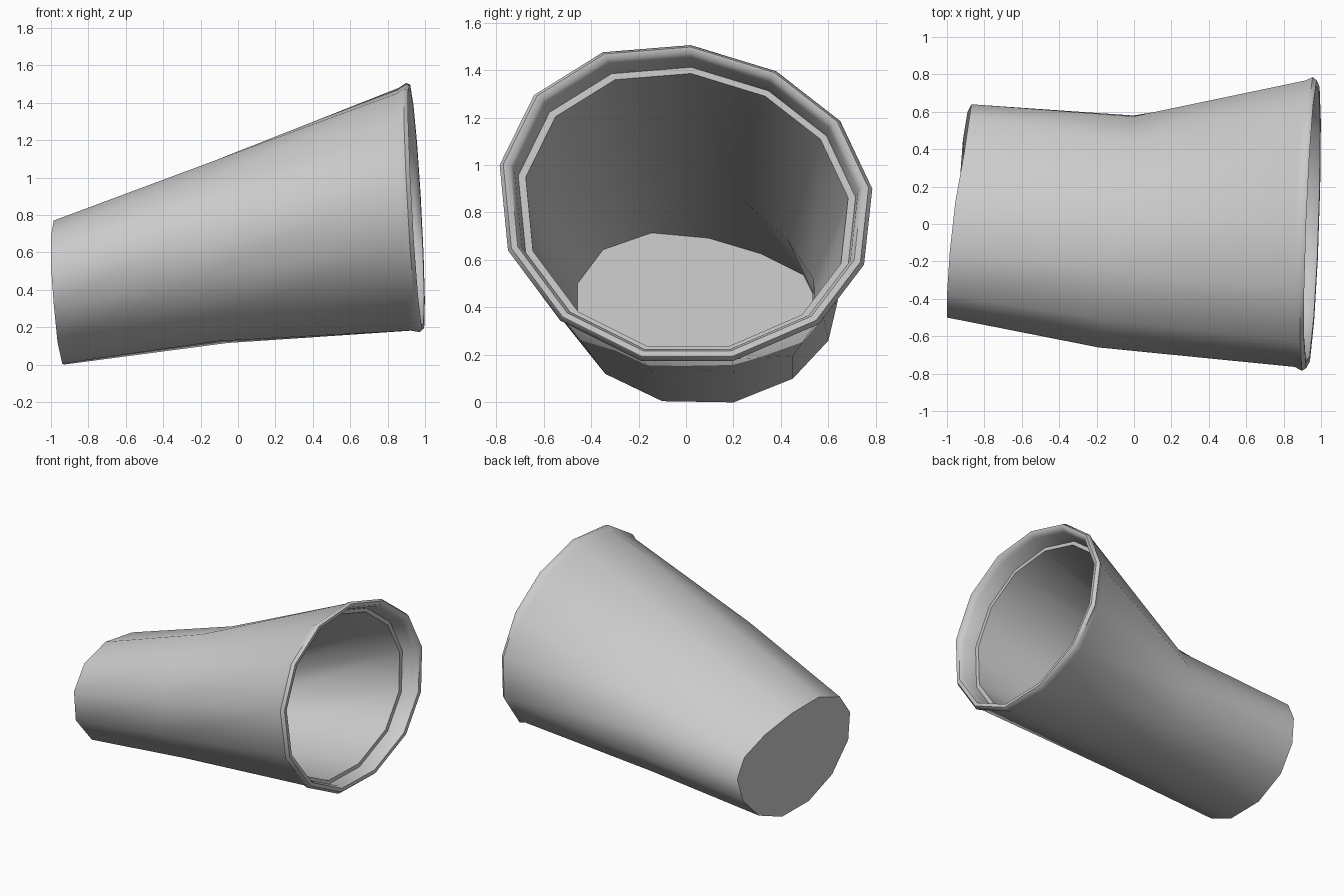
import bpy, bmesh, math
from mathutils import Vector

if "Cube" in bpy.data.objects:
    bpy.data.objects.remove(bpy.data.objects["Cube"])

# Key cross-sections of the crumpled cup, as (y, z) going round from the top
RIM = [(.02, 1.505), (.38, 1.395), (.65, 1.185), (.785, .9), (.75, .58), (.56, .33), (.2, .175),
       (-.19, .175), (-.53, .345), (-.75, .64), (-.785, 1.0), (-.64, 1.295), (-.35, 1.475)]
MID = [(.05, 1.05), (.26, .895), (.46, .715), (.575, .54), (.58, .36), (.45, .195), (.2, .115),
       (-.14, .125), (-.425, .235), (-.615, .47), (-.66, .745), (-.51, .97), (-.24, 1.09)]
BASE = [(.12, .745), (.37, .67), (.57, .57), (.64, .43), (.6, .26), (.45, .1), (.2, 0),
        (-.1, .005), (-.34, .12), (-.5, .32), (-.5, .53), (-.38, .69), (-.15, .77)]
BASE_X = [-.955, -.91, -.88, -.87, -.89, -.915, -.93, -.94, -.965, -.985, -1, -1, -.985]
AXIS = Vector((1, -.03, .245))

rim = [Vector((.977 + .033 * y - .053 * z, y, z)) for y, z in RIM]
mid = [Vector((-.09 + .15 * y, y, z)) for y, z in MID]
base = [Vector((x, y, z)) for x, (y, z) in zip(BASE_X, BASE)]


def section(points, scale=1, shift=0, offset=(0, 0, 0)):
    """Scale a cross-section about its middle and slide it along the cup."""
    c = sum(points, Vector()) / len(points)
    return [c + (p - c) * scale + AXIS * shift + Vector(offset) for p in points]


def loft(name, sections):
    bm = bmesh.new()
    rings = [[bm.verts.new(p) for p in s] for s in sections]
    for a, b in zip(rings, rings[1:]):
        for i in range(len(a)):
            j = (i + 1) % len(a)
            bm.faces.new((a[i], a[j], b[j], b[i]))
    bm.faces.new(rings[0])
    bm.faces.new(rings[-1])
    bmesh.ops.recalc_face_normals(bm, faces=bm.faces)
    mesh = bpy.data.meshes.new(name)
    bm.to_mesh(mesh)
    bm.free()
    obj = bpy.data.objects.new(name, mesh)
    bpy.context.collection.objects.link(obj)
    bpy.context.view_layer.objects.active = obj
    obj.select_set(True)
    bpy.ops.object.shade_smooth_by_angle(angle=math.radians(55))
    return obj


# Cup: outer wall, rolled lip, inner ledge, inner wall and floor
loft("dented_cup", [
    section(base), section(mid),
    section(rim, .975, -.04), section(rim, 1, 0),
    section(rim, .98, .022), section(rim, .945, .02), section(rim, .922, -.012),
    section(rim, .905, -.1, (0, 0, -.006)), section(rim, .865, -.1, (0, 0, -.006)),
    section(mid, .93, -.1), section(base, .89, 0, (.04, -.02, -.015)),
])
